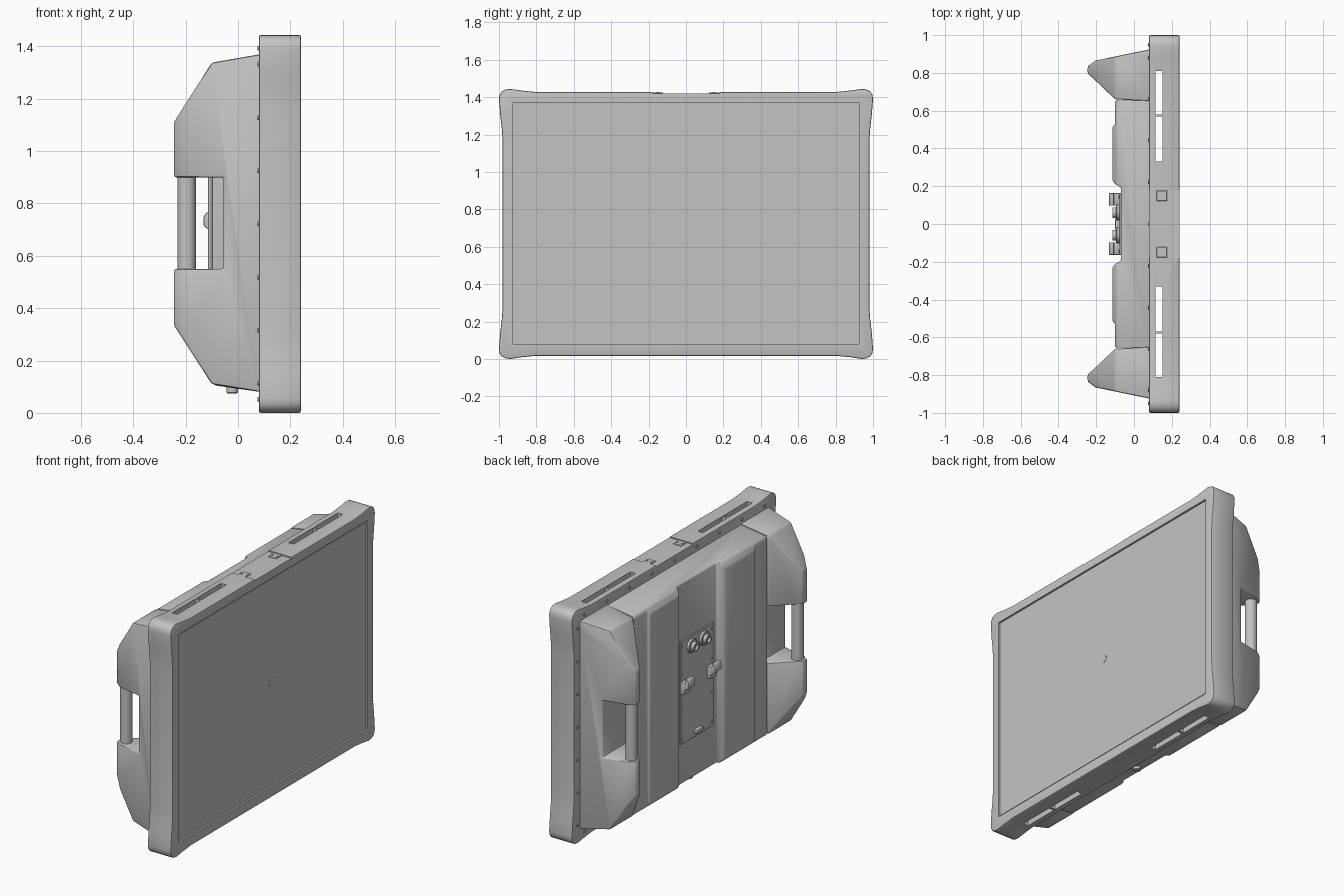
import bpy, bmesh, math
from mathutils import Matrix

if "Cube" in bpy.data.objects:
    bpy.data.objects.remove(bpy.data.objects["Cube"], do_unlink=True)

grey = bpy.data.materials.new("plain_grey")
grey.use_nodes = True
GREY = (0.55, 0.55, 0.55, 1)
grey.diffuse_color = GREY
grey.node_tree.nodes["Principled BSDF"].inputs["Base Color"].default_value = GREY

MID = 0.722  # height of the panel centre


def make(name, bm):
    bmesh.ops.recalc_face_normals(bm, faces=bm.faces)
    mesh = bpy.data.meshes.new(name)
    bm.to_mesh(mesh)
    bm.free()
    mesh.materials.append(grey)
    obj = bpy.data.objects.new(name, mesh)
    bpy.context.collection.objects.link(obj)
    return obj


def prism(name, points, axis, lo, hi):
    """Extrude a 2D outline along one axis."""
    place = {"x": lambda a, b, t: (t, a, b),
             "y": lambda a, b, t: (a, t, b),
             "z": lambda a, b, t: (a, b, t)}[axis]
    bm = bmesh.new()
    face = bm.faces.new([bm.verts.new(place(a, b, lo)) for a, b in points])
    top = bmesh.ops.extrude_face_region(bm, geom=[face])["geom"]
    verts = [v for v in top if isinstance(v, bmesh.types.BMVert)]
    bmesh.ops.translate(bm, verts=verts, vec=place(0, 0, hi - lo))
    return make(name, bm)


def box(name, x, y, z):
    return prism(name, [(x[0], y[0]), (x[1], y[0]), (x[1], y[1]), (x[0], y[1])], "z", *z)


def rod(name, centre, radius, length, axis, sides=24):
    bm = bmesh.new()
    turn = {"x": Matrix.Rotation(math.pi / 2, 4, "Y"), "z": Matrix.Identity(4)}[axis]
    bmesh.ops.create_cone(bm, cap_ends=True, segments=sides, radius1=radius, radius2=radius,
                          depth=length, matrix=Matrix.Translation(centre) @ turn)
    return make(name, bm)


def apply(obj, kind, **settings):
    mod = obj.modifiers.new(kind, kind)
    for key, value in settings.items():
        setattr(mod, key, value)
    bpy.context.view_layer.objects.active = obj
    bpy.ops.object.modifier_apply(modifier=mod.name)


def combine(obj, other, operation="DIFFERENCE"):
    apply(obj, "BOOLEAN", operation=operation, object=other, solver="EXACT")
    bpy.data.objects.remove(other, do_unlink=True)


def soften(obj, width=0.0, segments=2):
    if width:
        apply(obj, "BEVEL", width=width, segments=segments, limit_method="ANGLE",
              angle_limit=math.radians(28))
    bpy.ops.object.select_all(action="DESELECT")
    obj.select_set(True)
    bpy.context.view_layer.objects.active = obj
    bpy.ops.object.shade_smooth_by_angle(angle=math.radians(35))


# Panel frame: straight sides that flare out at the rounded corners
quarter = [(0.8, 0.705), (0.88, 0.713), (0.94, 0.722), (0.965, 0.719), (0.985, 0.708),
           (0.997, 0.69), (1.0, 0.665), (0.993, 0.58), (0.984, 0.5), (0.98, 0.44)]
half = quarter + [(y, -z) for y, z in reversed(quarter)]
outline = [(y, z + MID) for y, z in half + [(-y, -z) for y, z in half]]
frame = prism("panel_frame", outline, "x", 0.08, 0.24)
soften(frame, 0.007)
combine(frame, box("cutter", (0.228, 0.3), (-0.925, 0.925), (0.08, 1.37)))
combine(frame, box("cutter", (0.1, 0.21), (-0.9, 0.9), (0.1, 1.345)))
combine(frame, box("cutter", (0.0, 0.3), (-0.18, 0.18), (1.42, 1.6)))
for side in (-1, 1):
    for a, b in ((0.33, 0.568), (0.58, 0.81)):
        span = sorted((side * a, side * b))
        combine(frame, box("cutter", (0.115, 0.15), span, (-0.2, 1.7)))
soften(frame)

# Screen sheet with a small round mark
prism("screen", [(-0.915, 0.09), (0.915, 0.09), (0.915, 1.36), (-0.915, 1.36)], "x", 0.222, 0.231)
rod("screen_mark", (0.2305, 0, MID), 0.028, 0.004, "x", 32)

# Central back housing: stepped plan, raised pads either side of a recess
steps = [(0.085, 0.655), (-0.1, 0.655), (-0.1, 0.525), (-0.115, 0.515),
         (-0.115, 0.235), (-0.105, 0.215), (-0.07, 0.195)]
plan = steps + [(x, -y) for x, y in reversed(steps)]
housing = prism("back_housing", plan, "z", 0, 1.5)
side_shape = [(0.085, 1.365), (-0.09, 1.34), (-0.16, 1.25), (-0.16, 0.195), (-0.09, 0.105), (0.085, 0.08)]
combine(housing, prism("cutter", side_shape, "y", -1, 1), "INTERSECT")
soften(housing, 0.008)

# Handle housings with an open notch and a grip bar
handle_side = [(0.085, 1.37), (-0.1, 1.338), (-0.245, 1.11), (-0.245, 0.335), (-0.1, 0.11), (0.085, 0.08)]
handle_plan = [(0.085, 0.925), (-0.205, 0.865), (-0.245, 0.835), (-0.245, 0.795),
               (-0.215, 0.77), (-0.1, 0.66), (0.085, 0.65)]
for side, word in ((1, "left"), (-1, "right")):
    handle = prism(word + "_handle_housing", [(x, side * y) for x, y in handle_plan], "z", 0, 1.5)
    combine(handle, prism("cutter", handle_side, "y", -1, 1), "INTERSECT")
    combine(handle, box("cutter", (-0.4, -0.055), (-1.1, 1.1), (0.55, 0.9)))
    soften(handle, 0.009)
    soften(rod(word + "_grip", (-0.196, side * 0.812, 0.725), 0.035, 0.39, "z", 32))

# Connector plate in the recess, with corner and edge screws
plate = prism("connector_plate", [(-0.165, 0.35), (0.165, 0.35), (0.165, 0.99), (-0.165, 0.99)],
              "x", -0.077, -0.065)
soften(plate, 0.004, 1)
for y in (-0.145, 0.145):
    for z in (0.38, 0.57, 0.78, 0.96):
        rod("plate_screw", (-0.078, y, z), 0.009, 0.006, "x", 12)

# Round connectors
for y in (-0.06, 0.06):
    soften(rod("connector_collar", (-0.084, y, 0.93), 0.042, 0.02, "x"), 0.003, 1)
    socket = rod("connector_socket", (-0.095, y, 0.93), 0.028, 0.04, "x")
    combine(socket, rod("cutter", (-0.115, y, 0.93), 0.018, 0.03, "x"))
    soften(socket)

# Hooked latches and the small lower tab
hook = [(-0.07, 0.665), (-0.1, 0.665), (-0.1, 0.69), (-0.132, 0.715), (-0.132, 0.745),
        (-0.122, 0.765), (-0.108, 0.765), (-0.108, 0.74), (-0.07, 0.74)]
for y in (-0.13, 0.13):
    soften(prism("latch_hook", hook, "y", y - 0.033, y + 0.033), 0.004)
soften(box("lower_tab", (-0.1, -0.07), (-0.03, 0.03), (0.375, 0.4)), 0.004)

# Rear rim screws
for side in (-1, 1):
    for i in range(7):
        rod("rim_screw", (0.079, side * 0.95, MID + (i - 3) * 0.203), 0.009, 0.008, "x", 10)
    for i in range(9):
        rod("rim_screw", (0.079, (i - 4) * 0.22, MID + side * 0.67), 0.009, 0.008, "x", 10)

# Top mounting points and the bottom drain stub
for y in (-0.15, 0.15):
    soften(box("top_mount", (0.12, 0.175), (y - 0.028, y + 0.028), (1.41, 1.424)), 0.002, 1)
    for x in (0.13, 0.165):
        rod("mount_screw", (x, y, 1.424), 0.008, 0.006, "z", 12)
soften(rod("drain_stub", (-0.022, 0, 0.105), 0.022, 0.06, "z"), 0.003, 1)
